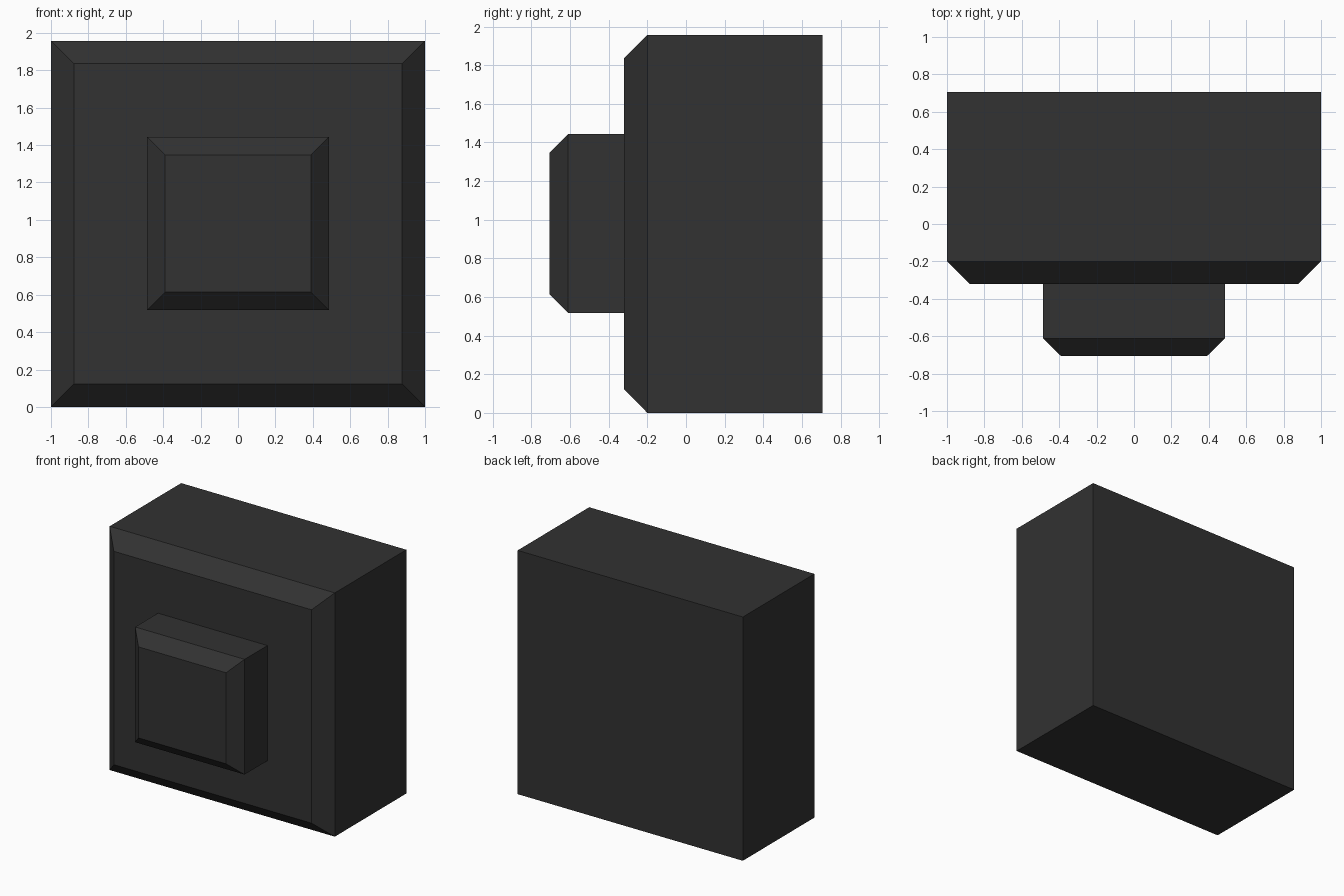
import bpy
import bmesh

if "Cube" in bpy.data.objects:
    bpy.data.objects.remove(bpy.data.objects["Cube"])

charcoal = bpy.data.materials.new("charcoal")
charcoal.diffuse_color = (0.032, 0.032, 0.032, 1.0)
charcoal.use_nodes = True
charcoal.node_tree.nodes["Principled BSDF"].inputs["Base Color"].default_value = charcoal.diffuse_color


def chamfered_block(name, half_x, z0, z1, y_back, y_edge, y_front, inset, back=True):
    """Rectangular block whose front (-y) rim is chamfered."""
    bm = bmesh.new()
    rings = []
    for y, d in ((y_back, 0), (y_edge, 0), (y_front, inset)):
        w = half_x - d
        rings.append([bm.verts.new(p) for p in (
            (-w, y, z0 + d), (w, y, z0 + d), (w, y, z1 - d), (-w, y, z1 - d))])
    for a, b in zip(rings, rings[1:]):
        for i in range(4):
            j = (i + 1) % 4
            bm.faces.new((a[i], b[i], b[j], a[j]))
    bm.faces.new(rings[-1])
    if back:
        bm.faces.new(rings[0][::-1])
    # front cap must face -y
    bm.normal_update()
    front = min(bm.faces, key=lambda f: f.calc_center_median().y)
    bmesh.ops.recalc_face_normals(bm, faces=bm.faces[:])
    if front.normal.y > 0:
        bmesh.ops.reverse_faces(bm, faces=bm.faces[:])
    mesh = bpy.data.meshes.new(name)
    bm.to_mesh(mesh)
    bm.free()
    mesh.materials.append(charcoal)
    obj = bpy.data.objects.new(name, mesh)
    bpy.context.collection.objects.link(obj)
    return obj


# Main housing
chamfered_block("housing", 1.0, 0.0, 1.957, 0.707, -0.2, -0.321, 0.122)
# Raised square button, open where it meets the housing
chamfered_block("button", 0.486, 0.518, 1.443, -0.321, -0.611, -0.707, 0.097, back=False)
